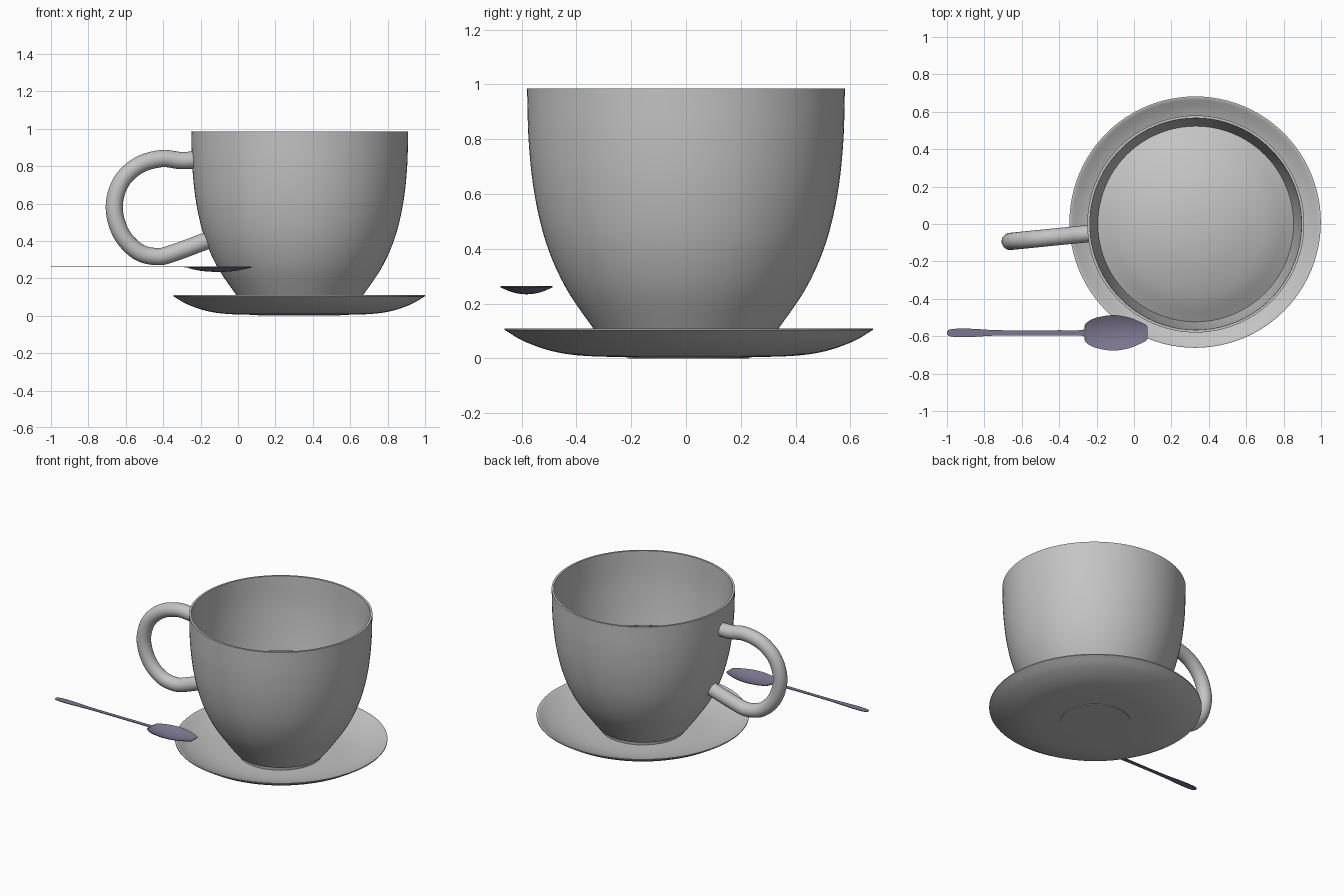
import bpy, bmesh, math
from mathutils import Vector

if "Cube" in bpy.data.objects:
    bpy.data.objects.remove(bpy.data.objects["Cube"])


def material(name, rgb):
    m = bpy.data.materials.new(name)
    m.diffuse_color = (*rgb, 1)
    m.use_nodes = True
    m.node_tree.nodes["Principled BSDF"].inputs["Base Color"].default_value = m.diffuse_color
    return m


china = material("grey_china", (0.55, 0.55, 0.55))
metal = material("purple_grey_metal", (0.20, 0.18, 0.27))


def smooth_path(pts, n=6):
    """Catmull-Rom curve through the points."""
    p = [Vector(q) for q in pts]
    p = [2 * p[0] - p[1]] + p + [2 * p[-1] - p[-2]]
    out = []
    for i in range(1, len(p) - 2):
        a, b, c, d = p[i - 1:i + 3]
        for k in range(n):
            t = k / n
            out.append(0.5 * (2 * b + (c - a) * t + (2 * a - 5 * b + 4 * c - d) * t ** 2
                              + (3 * b - a - 3 * c + d) * t ** 3))
    return out + [p[-2]]


def finish(name, bm, mat, loc=(0, 0, 0), angle=40):
    bmesh.ops.remove_doubles(bm, verts=bm.verts, dist=1e-5)
    bmesh.ops.recalc_face_normals(bm, faces=bm.faces)
    me = bpy.data.meshes.new(name)
    bm.to_mesh(me)
    bm.free()
    me.materials.append(mat)
    ob = bpy.data.objects.new(name, me)
    ob.location = loc
    bpy.context.collection.objects.link(ob)
    bpy.ops.object.select_all(action='DESELECT')
    bpy.context.view_layer.objects.active = ob
    ob.select_set(True)
    bpy.ops.object.shade_smooth_by_angle(angle=math.radians(angle))
    return ob


def lathe(name, sections, mat, loc, segs=96):
    """Spin smooth (radius, height) sections, with corners between them."""
    bm = bmesh.new()
    prof = []
    for s in sections:
        prof += smooth_path([(r, 0, z) for r, z in s])
    verts = [bm.verts.new(p) for p in prof]
    edges = [bm.edges.new(e) for e in zip(verts, verts[1:])]
    bmesh.ops.spin(bm, geom=verts + edges, cent=(0, 0, 0), axis=(0, 0, 1),
                   angle=math.tau, steps=segs, use_merge=True)
    bmesh.ops.dissolve_degenerate(bm, dist=1e-6, edges=bm.edges)
    return finish(name, bm, mat, loc)


# Saucer: shallow dish with a thin edge
lathe("saucer", [
    [(0, 0), (0.22, 0.0)],
    [(0.22, 0.004), (0.39, 0.01), (0.5, 0.027), (0.6, 0.062), (0.672, 0.104)],
    [(0.672, 0.11), (0.666, 0.11)],
    [(0.666, 0.11), (0.59, 0.07), (0.49, 0.037), (0.38, 0.021), (0.2, 0.017), (0, 0.017)],
], china, (0.327, 0.01, 0))

# Cup: foot, outer wall, rim, inner wall and domed inner floor
lathe("cup", [
    [(0, 0.018), (0.268, 0.018)],
    [(0.268, 0.018), (0.272, 0.045)],
    [(0.290, 0.045), (0.34, 0.112), (0.44, 0.26), (0.51, 0.42), (0.553, 0.6),
     (0.574, 0.79), (0.58, 0.985)],
    [(0.58, 0.985), (0.566, 0.985)],
    [(0.566, 0.985), (0.56, 0.79), (0.542, 0.61), (0.523, 0.475)],
    [(0.523, 0.475), (0.4, 0.544), (0.25, 0.594), (0.12, 0.618), (0, 0.625)],
], china, (0.33, 0, 0))

# Handle: round tube swept along a loop in a slightly turned plane
path = smooth_path([(x, -0.052 + 0.1 * (x + 0.25), z) for x, z in [
    (-0.243, 0.832), (-0.31, 0.83), (-0.41, 0.84), (-0.53, 0.805), (-0.625, 0.715),
    (-0.662, 0.58), (-0.625, 0.44), (-0.535, 0.343), (-0.43, 0.316), (-0.34, 0.337),
    (-0.17, 0.4)]])
side = Vector((0.1, -1, 0)).normalized()
bm = bmesh.new()
rings = []
for i, p in enumerate(path):
    t = (path[min(i + 1, len(path) - 1)] - path[max(i - 1, 0)]).normalized()
    up = t.cross(side).normalized()
    rings.append([bm.verts.new(p + 0.046 * (math.cos(a) * side + math.sin(a) * up))
                  for a in (math.tau * k / 24 for k in range(24))])
for a, b in zip(rings, rings[1:]):
    for k in range(24):
        bm.faces.new((a[k], a[k - 1], b[k - 1], b[k]))
bm.faces.new(rings[0])
bm.faces.new(rings[-1])
finish("handle", bm, china)

# Spoon: thin strip given as (x, half width, depth), dished at the bowl
stations = smooth_path([
    (-1.0, 0.006, 0), (-0.985, 0.018, 0), (-0.93, 0.023, 0), (-0.85, 0.021, 0),
    (-0.75, 0.015, 0), (-0.6, 0.013, 0), (-0.4, 0.014, 0), (-0.275, 0.016, 0.001),
    (-0.262, 0.045, 0.006), (-0.235, 0.067, 0.013), (-0.19, 0.084, 0.021),
    (-0.11, 0.095, 0.026), (-0.03, 0.083, 0.022), (0.03, 0.06, 0.012),
    (0.065, 0.042, 0.004), (0.072, 0.03, 0.0)], 4)
bm = bmesh.new()
N = 16
layers = []
for drop in (0, 0.004):
    layers.append([[bm.verts.new((x, w * t, 0.264 - drop - d * (1 - t * t)))
                    for t in (2 * j / N - 1 for j in range(N + 1))]
                   for x, w, d in stations])
for rows in layers:
    for a, b in zip(rows, rows[1:]):
        for j in range(N):
            bm.faces.new((a[j], a[j + 1], b[j + 1], b[j]))
top, low = layers
for j in (0, N):
    for i in range(len(stations) - 1):
        bm.faces.new((top[i][j], top[i + 1][j], low[i + 1][j], low[i][j]))
for i in (0, -1):
    for j in range(N):
        bm.faces.new((top[i][j], top[i][j + 1], low[i][j + 1], low[i][j]))
finish("spoon", bm, metal, (0, -0.582, 0))
